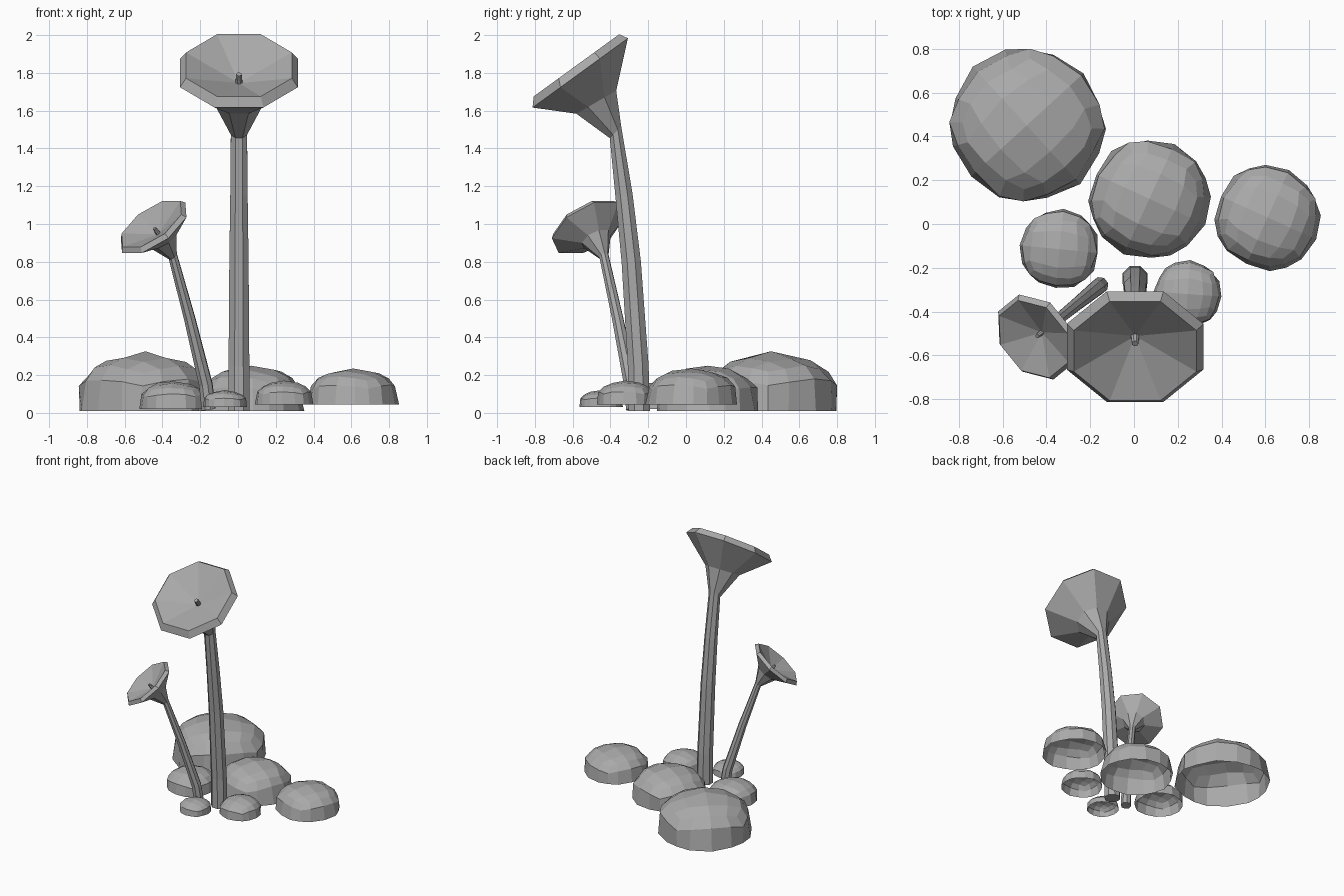
import bpy, bmesh, math, random
from mathutils import Vector, Matrix

random.seed(4)
if "Cube" in bpy.data.objects:
    bpy.data.objects.remove(bpy.data.objects["Cube"], do_unlink=True)

GREY = (0.4, 0.4, 0.4, 1)
stone = bpy.data.materials.new("plain grey")
stone.use_nodes = True
stone.diffuse_color = GREY
stone.node_tree.nodes["Principled BSDF"].inputs["Base Color"].default_value = GREY


def finish(name, bm):
    bmesh.ops.recalc_face_normals(bm, faces=bm.faces)
    mesh = bpy.data.meshes.new(name)
    bm.to_mesh(mesh)
    bm.free()
    mesh.materials.append(stone)
    obj = bpy.data.objects.new(name, mesh)
    bpy.context.collection.objects.link(obj)
    return obj


def loft(name, rings, base, heading, sides=8):
    """Rings are (forward, height, tilt in degrees, flat-to-centre radius)."""
    bm = bmesh.new()
    turn = Matrix.Rotation(math.radians(heading), 3, 'Z')
    loops = []
    for forward, height, tilt, radius in rings:
        lean = Matrix.Rotation(math.radians(tilt), 3, 'X')
        r = radius / math.cos(math.pi / sides)
        loop = []
        for i in range(sides):
            a = (i + 0.5) * math.tau / sides
            p = lean @ Vector((r * math.cos(a), r * math.sin(a), 0))
            p += Vector((0, -forward, height))
            loop.append(bm.verts.new(turn @ p + Vector(base)))
        loops.append(loop)
    for low, high in zip(loops, loops[1:]):
        for i in range(sides):
            j = (i + 1) % sides
            bm.faces.new((low[i], low[j], high[j], high[i]))
    bm.faces.new(loops[0])
    bm.faces.new(loops[-1])
    return finish(name, bm)


def dome(name, x, y, radius, bottom, top):
    """Hollow faceted boulder, open underneath."""
    bm = bmesh.new()
    bmesh.ops.create_cube(bm, size=2)
    bmesh.ops.subdivide_edges(bm, edges=bm.edges[:], cuts=3, use_grid_fill=True)
    bmesh.ops.delete(bm, geom=[v for v in bm.verts if v.co.z < -0.1], context='VERTS')
    spin = Matrix.Rotation(random.uniform(0, math.pi), 3, 'Z')
    for v in bm.verts:
        rim = v.co.z < 0.1
        p = spin @ v.co.normalized()
        wobble = 1 + random.uniform(-0.035, 0.035)
        rise = 0 if rim else max(p.z, 0) ** 0.75 * (1 + random.uniform(-0.04, 0.02))
        p *= wobble * (0.98 if rim else 1.02)
        v.co = (x + radius * p.x, y + radius * p.y, bottom + (top - bottom) * rise)
    return finish(name, bm)


# Tall trumpet: stem, flared cup, rim, dish and centre peg
loft("tall_trumpet", [
    (0, 0.01, 0, 0.057), (0.005, 0.25, 3, 0.055), (0.042, 0.8, 5, 0.051),
    (0.08, 1.15, 8, 0.046), (0.125, 1.485, 45, 0.043),
    (0.227, 1.645, 30, 0.122), (0.312, 1.80, 36, 0.312), (0.332, 1.84, 36, 0.28),
    (0.268, 1.752, 36, 0.018), (0.298, 1.793, 36, 0.014),
], (0.005, -0.248, 0), 0)

# Short trumpet, leaning outward
loft("short_trumpet", [
    (0, 0.02, 10, 0.036), (0.02, 0.15, 12, 0.035), (0.13, 0.5, 16, 0.029),
    (0.245, 0.83, 42, 0.025),
    (0.31, 0.92, 38, 0.078), (0.375, 0.98, 42, 0.2), (0.39, 1.0, 42, 0.182),
    (0.345, 0.95, 42, 0.012), (0.37, 0.978, 42, 0.009),
], (-0.155, -0.28, 0), -51)

# Boulders around the stems
dome("back_boulder", -0.49, 0.45, 0.36, 0.01, 0.32)
dome("middle_boulder", 0.07, 0.115, 0.278, 0.01, 0.25)
dome("left_boulder", 0.61, 0.03, 0.243, 0.045, 0.235)
dome("right_boulder", -0.34, -0.115, 0.184, 0.02, 0.17)
dome("front_left_boulder", 0.245, -0.32, 0.155, 0.045, 0.17)
dome("front_boulder", -0.07, -0.45, 0.12, 0.03, 0.12)
